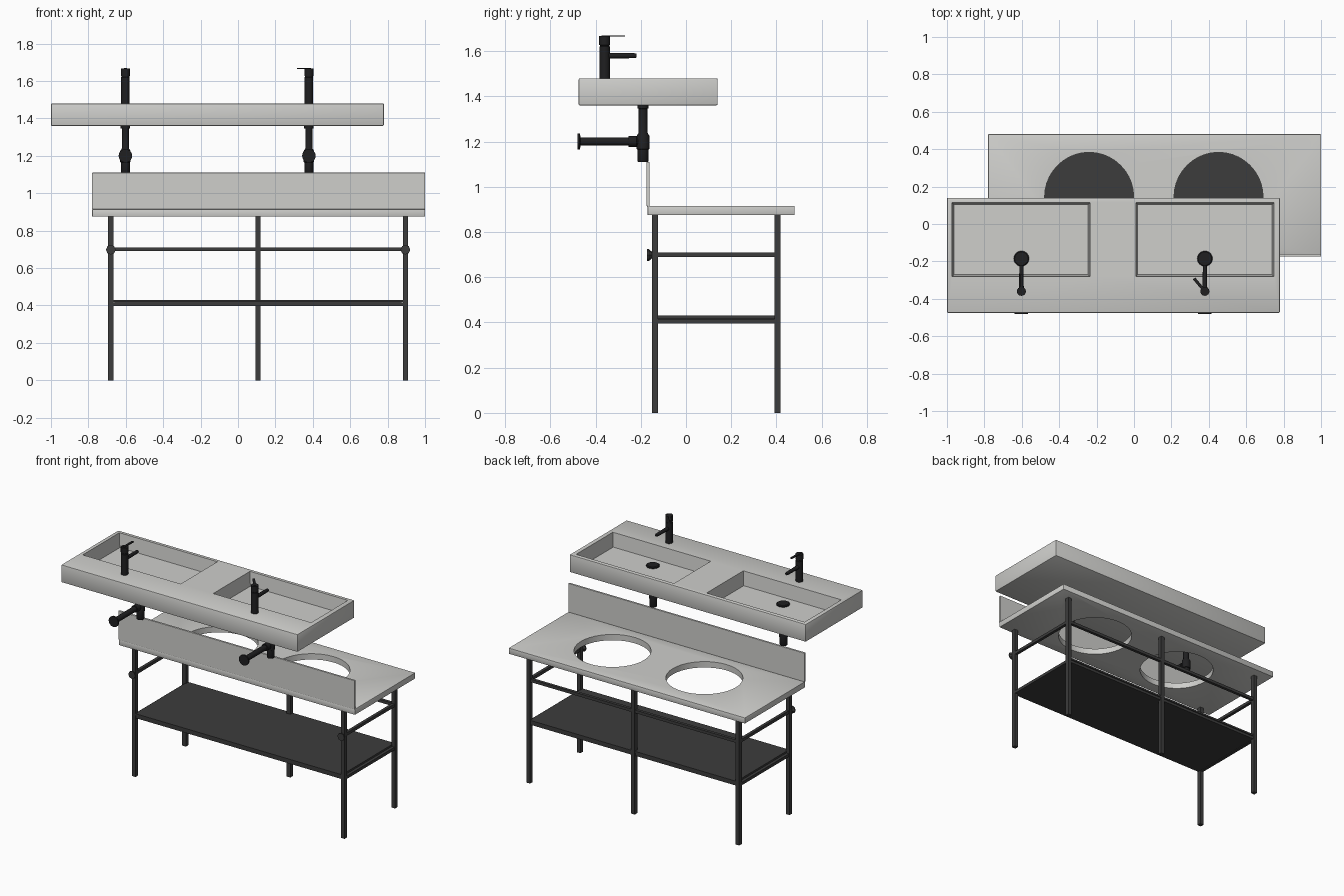
import bpy, bmesh, math
from mathutils import Vector

if "Cube" in bpy.data.objects:
    bpy.data.objects.remove(bpy.data.objects["Cube"])


def material(name, rgb):
    m = bpy.data.materials.new(name)
    m.diffuse_color = (*rgb, 1)
    m.use_nodes = True
    m.node_tree.nodes["Principled BSDF"].inputs["Base Color"].default_value = m.diffuse_color
    return m


WHITE = material("white ceramic", (0.62, 0.62, 0.60))
STEEL = material("dark grey steel", (0.045, 0.045, 0.045))
BLACK = material("matte black", (0.014, 0.014, 0.015))


def finish(name, bm, mat):
    bmesh.ops.recalc_face_normals(bm, faces=bm.faces)
    me = bpy.data.meshes.new(name)
    bm.to_mesh(me)
    bm.free()
    ob = bpy.data.objects.new(name, me)
    bpy.context.collection.objects.link(ob)
    me.materials.append(mat)
    return ob


def box(name, lo, hi, mat, bevel=0.0, taper=0.0):
    """Box from corner to corner; taper shrinks the bottom face."""
    bm = bmesh.new()
    bmesh.ops.create_cube(bm, size=1)
    for v in bm.verts:
        low = v.co.z < 0
        for i in range(3):
            neg = v.co[i] < 0
            inset = taper * (1 if neg else -1) if low and i < 2 else 0
            v.co[i] = (lo[i] if neg else hi[i]) + inset
    if bevel:
        bmesh.ops.bevel(bm, geom=bm.edges[:], offset=bevel, segments=2,
                        profile=0.5, affect='EDGES')
    return finish(name, bm, mat)


def lathe(name, start, axis, profile, mat, sides=24):
    """Turned part: profile is (distance along axis, radius) pairs."""
    q = Vector((0, 0, 1)).rotation_difference(Vector(axis))
    bm = bmesh.new()
    rings = []
    for d, r in profile:
        rings.append([bm.verts.new(Vector(start) + q @ Vector((
            r * math.cos(2 * math.pi * k / sides),
            r * math.sin(2 * math.pi * k / sides), d))) for k in range(sides)])
    for a, b in zip(rings, rings[1:]):
        for k in range(sides):
            j = (k + 1) % sides
            bm.faces.new((a[k], a[j], b[j], b[k]))
    bm.faces.new(rings[0])
    bm.faces.new(rings[-1])
    return finish(name, bm, mat)


def smooth(ob):
    bpy.ops.object.select_all(action='DESELECT')
    ob.select_set(True)
    bpy.context.view_layer.objects.active = ob
    bpy.ops.object.shade_smooth_by_angle(angle=math.radians(35))


def cut(ob, cutter):
    mod = ob.modifiers.new("cut", 'BOOLEAN')
    mod.operation = 'DIFFERENCE'
    mod.solver = 'EXACT'
    mod.object = cutter
    bpy.context.view_layer.objects.active = ob
    bpy.ops.object.modifier_apply(modifier=mod.name)
    bpy.data.objects.remove(cutter)


# Floating double basin slab with two recessed bowls
basin = box("basin_slab", (-1, -0.475, 1.36), (0.78, 0.14, 1.48), WHITE, bevel=0.006)
for x0 in (-0.975, 0.008):
    cut(basin, box("bowl_cutter", (x0, -0.283, 1.385), (x0 + 0.742, 0.116, 1.50),
                   WHITE, taper=0.012))
smooth(basin)

# Countertop with two round openings, and upright splash board
counter = box("countertop", (-0.78, -0.17, 0.875), (1.0, 0.48, 0.915), WHITE, bevel=0.003)
for x in (-0.24, 0.452):
    cut(counter, lathe("hole_cutter", (x, 0.145, 0.8), (0, 0, 1),
                       [(0, 0.238), (0.2, 0.238)], WHITE, sides=40))
smooth(counter)
box("splash_board", (-0.78, -0.175, 0.914), (1.0, -0.161, 1.11), WHITE, bevel=0.002)

# Frame legs
XL, XM, XR, YF, YB, H = -0.68, 0.107, 0.895, -0.137, 0.405, 0.014
for name, x, y in (("front_left_leg", XL, YF), ("front_right_leg", XR, YF),
                   ("back_left_leg", XL, YB), ("back_right_leg", XR, YB),
                   ("back_middle_leg", XM, YB)):
    box(name, (x - H, y - H, 0), (x + H, y + H, 0.876), STEEL)

# Rails, end clips and shelf
box("back_rail", (XL, YB - 0.01, 0.69), (XR, YB + 0.01, 0.71), STEEL)
for side, x in (("left", XL), ("right", XR)):
    box(side + "_upper_rail", (x - 0.01, YF, 0.69), (x + 0.01, YB, 0.71), STEEL)
    box(side + "_lower_rail", (x - 0.01, YF, 0.396), (x + 0.01, YB, 0.416), STEEL)
    lathe(side + "_rail_clip", (x, -0.172, 0.698), (0, 1, 0),
          [(0, 0.026), (0.008, 0.026), (0.022, 0.014)], STEEL, sides=8)
box("shelf_support", (XL + 0.012, YF - 0.008, 0.398), (XR - 0.012, YB + 0.008, 0.416), STEEL)
box("shelf", (XL + 0.008, YF - 0.012, 0.418), (XR - 0.008, YB + 0.012, 0.43), STEEL)
box("shelf_core", (XL + 0.02, YF, 0.41), (XR - 0.02, YB, 0.42), STEEL)

# Taps, drains and waste traps, one set per bowl
for side, x, swing in (("left", -0.602, 0.0), ("right", 0.379, 40.0)):
    smooth(lathe(side + "_tap_body", (x, -0.36, 1.478), (0, 0, 1),
                 [(0, 0.023), (0.142, 0.023), (0.144, 0.021), (0.148, 0.021),
                  (0.15, 0.024), (0.188, 0.024)], BLACK))
    smooth(lathe(side + "_tap_spout", (x, -0.36, 1.58), (0, 1, 0),
                 [(0, 0.013), (0.13, 0.011), (0.14, 0.009)], BLACK, sides=16))
    lever = box(side + "_tap_lever", (-0.008, -0.01, 1.664), (0.008, 0.09, 1.669), BLACK)
    lever.location = (x, -0.36, 0)
    lever.rotation_euler = (0, 0, math.radians(swing))
    smooth(lathe(side + "_drain_cap", (x, -0.185, 1.384), (0, 0, 1),
                 [(0, 0.041), (0.008, 0.041), (0.012, 0.036)], BLACK, sides=32))
    smooth(lathe(side + "_waste_trap", (x, -0.19, 1.11), (0, 0, 1),
                 [(0, 0.022), (0.003, 0.024), (0.055, 0.024), (0.057, 0.028),
                  (0.115, 0.028), (0.13, 0.019), (0.235, 0.019), (0.237, 0.025),
                  (0.251, 0.025)], BLACK))
    smooth(lathe(side + "_wall_pipe", (x, -0.48, 1.2), (0, 1, 0),
                 [(0, 0.036), (0.01, 0.036), (0.014, 0.018), (0.225, 0.018),
                  (0.226, 0.024), (0.262, 0.024), (0.263, 0.018), (0.29, 0.018)], BLACK))
